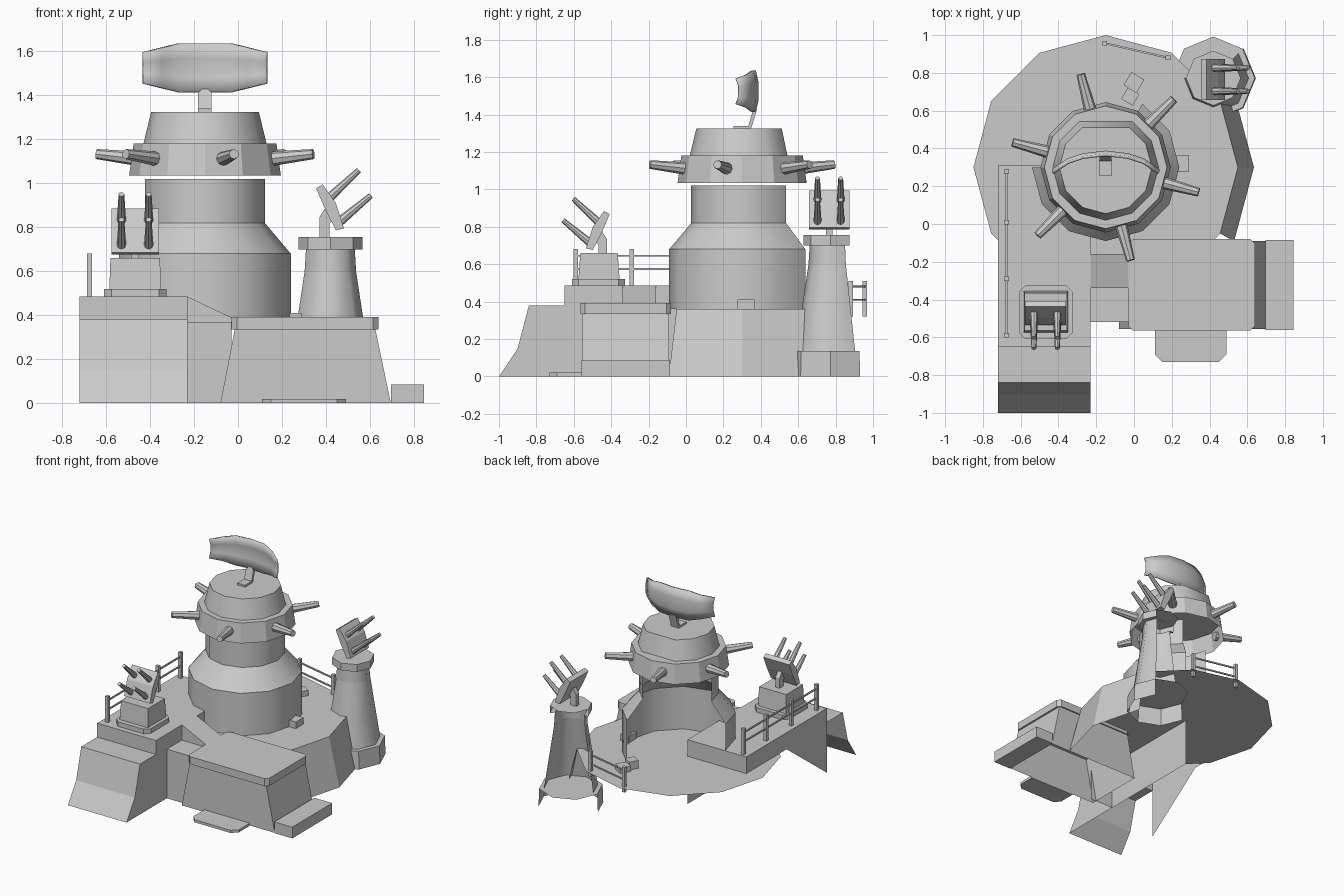
import bpy, bmesh, math
from mathutils import Vector, Matrix

old = bpy.data.objects.get("Cube")
if old:
    bpy.data.objects.remove(old, do_unlink=True)

grey = bpy.data.materials.new("light_grey")
grey.diffuse_color = (0.6, 0.6, 0.6, 1)
grey.use_nodes = True
grey.node_tree.nodes["Principled BSDF"].inputs["Base Color"].default_value = (0.6, 0.6, 0.6, 1)


def mesh(name, verts, faces, fix=False, smooth=False):
    me = bpy.data.meshes.new(name)
    me.from_pydata([tuple(v) for v in verts], [], faces)
    if fix:
        bm = bmesh.new()
        bm.from_mesh(me)
        bmesh.ops.recalc_face_normals(bm, faces=bm.faces)
        bm.to_mesh(me)
        bm.free()
    me.materials.append(grey)
    for p in me.polygons:
        p.use_smooth = smooth
    ob = bpy.data.objects.new(name, me)
    bpy.context.collection.objects.link(ob)
    return ob


def prism(name, bottom, top):
    """Closed solid between two matching loops of points."""
    n = len(bottom)
    faces = [(i, (i + 1) % n, n + (i + 1) % n, n + i) for i in range(n)]
    return mesh(name, bottom + top, faces + [tuple(range(n))[::-1], tuple(range(n, 2 * n))], True)


def box(name, x0, x1, y0, y1, z0, z1, chamfer=0.0, turn=0.0):
    c = chamfer
    if c:
        loop = [(x0 + c, y0), (x1 - c, y0), (x1, y0 + c), (x1, y1 - c),
                (x1 - c, y1), (x0 + c, y1), (x0, y1 - c), (x0, y0 + c)]
    else:
        loop = [(x0, y0), (x1, y0), (x1, y1), (x0, y1)]
    mid = Vector(((x0 + x1) / 2, (y0 + y1) / 2))
    rot = Matrix.Rotation(math.radians(turn), 2)
    loop = [mid + rot @ (Vector(p) - mid) for p in loop]
    return prism(name, [(p.x, p.y, z0) for p in loop], [(p.x, p.y, z1) for p in loop])


def ring(c, r, z, angles):
    return [(c[0] + r * math.cos(math.radians(a)), c[1] + r * math.sin(math.radians(a)), z)
            for a in angles]


def shell(name, c, bands, angles, closed=False, smooth=True):
    """Wall strips; each band (r0, z0, r1, z1) keeps a crisp edge to the next."""
    verts, faces, n = [], [], len(angles)
    for r0, z0, r1, z1 in bands:
        b = len(verts)
        verts += ring(c, r0, z0, angles) + ring(c, r1, z1, angles)
        for i in range(n if closed else n - 1):
            j = (i + 1) % n
            faces.append((b + i, b + j, b + n + j, b + n + i))
    return mesh(name, verts, faces, smooth=smooth)


def disc(name, c, r, z, angles):
    return mesh(name, ring(c, r, z, angles), [tuple(range(len(angles)))])


def rod(name, a, b, r0, r1, sides=8):
    a, b = Vector(a), Vector(b)
    q = (b - a).to_track_quat('Z', 'Y')
    loops = [[p + q @ Vector(v) for v in ring((0, 0), r, 0, [360 * i / sides + 45 for i in range(sides)])]
             for p, r in ((a, r0), (b, r1))]
    return prism(name, *loops)


TWELVE = [30 * i for i in range(12)]
EIGHT = [45 * i for i in range(8)]
C = (-0.15, 0.30)

# Round deck with its flared skirt on one side
disc("deck", C, 0.70, 0.36, TWELVE)
shell("deck_skirt", C, [(0.785, 0, 0.70, 0.36)], [-30, 0, 30], smooth=False)

# Long raised block with a stepped, sloping front
L, R = -0.72, -0.23
mesh("block_top", [(L, -.65, .485), (R, -.65, .485), (R, .31, .485), (L, .31, .485)], [(0, 1, 2, 3)])
mesh("block_outer_wall", [(L, -.65, 0), (L, -.65, .485), (L, .31, .485), (L, .31, .36), (L, -.17, .36)],
     [(0, 4, 3, 2, 1)])
mesh("block_inner_wall", [(R, -.65, 0), (R, .31, 0), (R, .31, .485), (R, -.65, .485)], [(0, 1, 2, 3)])
mesh("block_end_wall", [(L, .31, .36), (R, .31, .36), (R, .31, .485), (L, .31, .485)], [(0, 3, 2, 1)])
slope = [(-.65, .485), (-.65, .38), (-.84, .38), (-.90, .15), (-1.0, 0)]
mesh("block_front", [(x, y, z) for x in (L, R) for y, z in slope],
     [(i + 1, i + 6, i + 5, i) for i in range(4)])
mesh("block_front_side", [(R, y, z) for y, z in slope[1:]] + [(R, -.65, 0)], [(0, 1, 2, 3, 4)])

# Low link and ramp between block and front box
mesh("link", [(R, -.52, 0), (-.03, -.52, 0), (-.03, -.52, .37), (R, -.52, .37), (-.03, -.34, .37), (R, -.34, .37)],
     [(0, 1, 2, 3), (3, 2, 4, 5)])
prism("ramp", [(R, -.34, .36), (-.02, -.34, .36), (-.02, -.34, .385), (R, -.34, .485)],
      [(R, -.16, .36), (-.02, -.16, .36), (-.02, -.16, .385), (R, -.16, .485)])

# Front box: tapered walls, cap slab and two steps
lo = [(-.08, -.555), (.695, -.555), (.695, -.09), (-.08, -.09)]
hi = [(-.015, -.555), (.625, -.555), (.625, -.09), (-.015, -.09)]
mesh("front_box_walls", [(x, y, 0) for x, y in lo] + [(x, y, .335) for x, y in hi],
     [(i, (i + 1) % 4, 4 + (i + 1) % 4, 4 + i) for i in range(4)])
box("front_box_cap", -.03, .64, -.565, -.08, .335, .392, 0.025)
box("side_step", .695, .845, -.56, -.085, 0, .085)
prism("front_step", [(.11, -.56, 0), (.11, -.69, 0), (.15, -.73, 0), (.45, -.73, 0), (.49, -.69, 0), (.49, -.56, 0)],
      [(.11, -.56, .02), (.11, -.69, .02), (.15, -.73, .02), (.45, -.73, .02), (.49, -.69, .02), (.49, -.56, .02)])

# Small lockers on the deck
box("side_locker", .22, .29, .275, .365, .36, .41)
box("rear_locker", -.04, .04, .71, .79, .36, .40, turn=-30)
box("rear_locker_step", -.055, .015, .64, .71, .36, .42, turn=-30)

# Main turret: body open at the rear
shell("turret_body", C, [(.39, .36, .39, .68), (.39, .68, .272, .82), (.272, .82, .272, 1.02)],
      [-180 + 30 * i for i in range(9)])
# Rotating head: gun ring, shoulder and cone
shell("head_ring", C, [(.345, 1.035, .325, 1.18)], TWELVE, True, smooth=False)
disc("head_ring_top", C, .325, 1.18, TWELVE)
CONE = [a for a in TWELVE if a != 90]
shell("head_cone", C, [(.28, 1.18, .245, 1.325)], CONE, True)
disc("head_cone_top", C, .245, 1.325, CONE)
for k in range(6):
    a = math.radians(105 + 60 * k)
    d = Vector((math.cos(a), math.sin(a), 0))
    o = Vector((C[0], C[1], 0))
    rod(f"head_gun_{k + 1}", o + d * .30 + Vector((0, 0, 1.11)), o + d * .51 + Vector((0, 0, 1.133)), .034, .023)

# Radar: foot, bent post, curved dish
box("radar_foot", -.182, -.12, .255, .345, 1.325, 1.34)
prism("radar_post", [(-.182, .33, 1.33), (-.12, .33, 1.33), (-.12, .35, 1.33), (-.182, .35, 1.33)],
      [(-.182, .36, 1.43), (-.12, .36, 1.43), (-.12, .38, 1.43), (-.182, .38, 1.43)])
cols = [(-.43, .27, .07), (-.35, .325, .09), (-.27, .352, .11), (-.15, .366, .11),
        (-.03, .352, .11), (.05, .325, .09), (.13, .27, .07)]
dish_v = [(x, y + .018 * (1 - t * t), 1.525 + t * h) for x, y, h in cols for t in (-1, -.4, .4, 1)]
dish = mesh("radar_dish", dish_v, [(4 * i + j, 4 * i + 4 + j, 4 * i + 5 + j, 4 * i + 1 + j)
                                   for i in range(6) for j in range(3)], smooth=True)
mod = dish.modifiers.new("thickness", 'SOLIDIFY')
mod.thickness = 0.015
mod.offset = 0

# Gun tower: open at the rear, on an eight-sided foot
T = (0.42, 0.772)
OPEN = [-180 + 45 * i for i in range(6)]
disc("tower_foot_top", T, .22, .135, EIGHT)
shell("tower_foot", T, [(.225, 0, .22, .135)], OPEN, smooth=False)
shell("tower_body", T, [(.187, .135, .117, .60), (.117, .60, .111, .70)], OPEN)
shell("tower_rim", T, [(.111, .70, .145, .70), (.145, .70, .145, .755)], OPEN, smooth=False)
disc("tower_top", T, .145, .755, EIGHT)


def twin_gun(name, c, z, yaw, post_drop):
    """Curved shield with four raised barrels; built facing +x, then turned."""
    m = Matrix.Translation((c[0], c[1], z)) @ Matrix.Rotation(math.radians(yaw), 4, 'Z')
    prof = [(-.03, .22), (.03, .135), (.067, .02), (.03, .011), (-.02, .11), (-.06, .202)]
    post = [(-.045, -post_drop), (-.045, .07), (-.01, .125), (.03, .07), (0, .04), (0, -post_drop)]
    parts = [prism(name + "_" + n, [(u, -w, v) for u, v in p], [(u, w, v) for u, v in p])
             for n, p, w in (("shield", prof, .108), ("post", post, .017))]
    for i, s in enumerate((-.062, .062)):
        parts.append(rod(f"{name}_upper_barrel_{i + 1}", (-.01, s, .15), (.135, s, .285), .022, .013))
        parts.append(rod(f"{name}_lower_barrel_{i + 1}", (.04, s, .045), (.19, s, .17), .022, .013))
    for ob in parts:
        ob.data.transform(m)


# Front gun on its pedestal, and the tower gun
box("pedestal_plate", -.61, -.325, -.61, -.325, .485, .52, 0.035)
G = (-.468, -.468)
prism("pedestal", [(-.585, -.575, .52), (-.35, -.575, .52), (-.35, -.355, .52), (-.585, -.355, .52)],
      [(-.58, -.565, .66), (-.355, -.565, .66), (-.355, -.365, .66), (-.58, -.365, .66)])
twin_gun("front_gun", G, .665, -90, .01)
twin_gun("tower_gun", (.415, .765), .775, 0, .025)


def railing(name, posts, z0, z1, rails):
    for i, (x, y) in enumerate(posts):
        box(f"{name}_post_{i + 1}", x - .012, x + .012, y - .012, y + .012, z0, z1)
    for i, (p, q) in enumerate(zip(posts, posts[1:])):
        for j, z in enumerate(rails):
            rod(f"{name}_rail_{i + 1}_{j + 1}", (*p, z), (*q, z), .007, .007, 4)


railing("block_railing", [(-.675, y) for y in (-.59, -.29, .01, .28)], .485, .68, (.575, .645))
railing("rear_railing", [(-.155, .957), (.18, .88)], .32, .51, (.41, .48))
